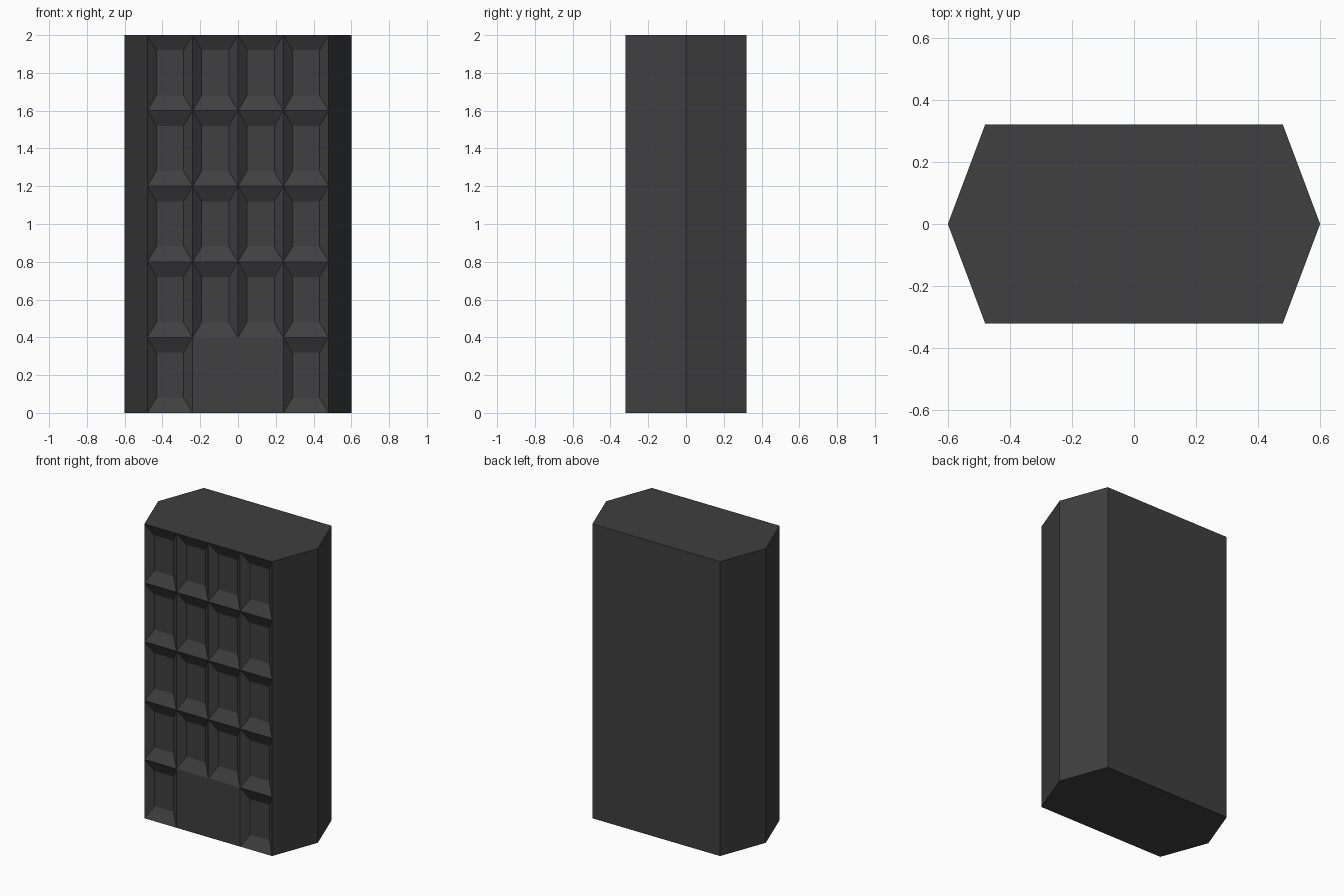
import bpy, bmesh
from mathutils import Vector

if "Cube" in bpy.data.objects:
    bpy.data.objects.remove(bpy.data.objects["Cube"])

HEIGHT, HALF_W, HALF_D, TIP = 2.0, 0.48, 0.32, 0.60
COLS, ROWS = 4, 5
CELL_W, CELL_H = 2 * HALF_W / COLS, HEIGHT / ROWS
WINDOW_SCALE, WINDOW_DEPTH = 0.6, 0.04

bm = bmesh.new()

# Hexagonal tower body
profile = [(-HALF_W, -HALF_D), (HALF_W, -HALF_D), (TIP, 0),
           (HALF_W, HALF_D), (-HALF_W, HALF_D), (-TIP, 0)]
base = bm.faces.new([bm.verts.new((x, y, 0)) for x, y in profile])
top = bmesh.ops.extrude_face_region(bm, geom=[base], use_keep_orig=True)["geom"]
bmesh.ops.translate(bm, vec=(0, 0, HEIGHT),
                    verts=[g for g in top if isinstance(g, bmesh.types.BMVert)])
bmesh.ops.recalc_face_normals(bm, faces=bm.faces[:])


def front_faces():
    bm.normal_update()
    return [f for f in bm.faces if f.normal.y < -0.99]


def cut_front(co, normal):
    faces = front_faces()
    edges = list({e for f in faces for e in f.edges})
    verts = list({v for f in faces for v in f.verts})
    bmesh.ops.bisect_plane(bm, geom=faces + edges + verts, dist=1e-5,
                           plane_co=co, plane_no=normal)


# Window grid on the front only
for i in range(1, COLS):
    cut_front((-HALF_W + i * CELL_W, 0, 0), (1, 0, 0))
for i in range(1, ROWS):
    cut_front((0, 0, i * CELL_H), (0, 0, 1))

# Flat entrance in the two middle cells of the ground floor
cells = [(f, f.calc_center_median()) for f in front_faces()]
door = [f for f, c in cells if c.z < CELL_H and abs(c.x) < CELL_W]
windows = [(f, c) for f, c in cells if f not in door]

# Bevelled, recessed windows
bmesh.ops.inset_individual(bm, faces=[f for f, c in windows], thickness=0.02)
for face, centre in windows:
    for v in face.verts:
        corner = Vector((CELL_W / 2 if v.co.x > centre.x else -CELL_W / 2, 0,
                         CELL_H / 2 if v.co.z > centre.z else -CELL_H / 2))
        v.co = centre + corner * WINDOW_SCALE + Vector((0, WINDOW_DEPTH, 0))
bmesh.ops.dissolve_faces(bm, faces=door)

mesh = bpy.data.meshes.new("tower_block")
bm.to_mesh(mesh)
bm.free()
tower = bpy.data.objects.new("tower_block", mesh)
bpy.context.collection.objects.link(tower)

# Dark grey finish
mat = bpy.data.materials.new("dark_grey")
mat.diffuse_color = (0.05, 0.05, 0.05, 1)
mat.use_nodes = True
mat.node_tree.nodes["Principled BSDF"].inputs["Base Color"].default_value = mat.diffuse_color
mesh.materials.append(mat)
